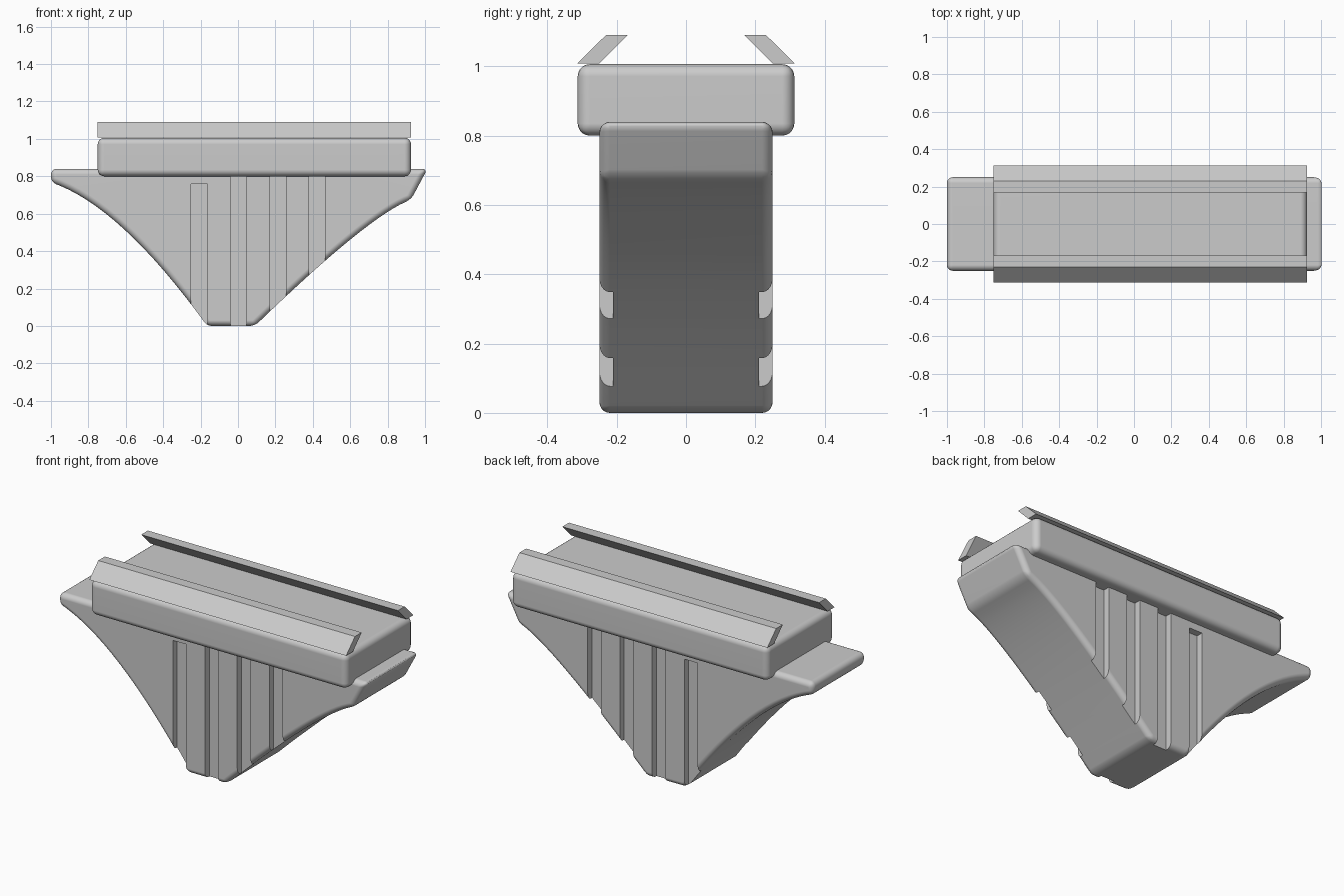
import bpy, bmesh
from mathutils import Vector

if "Cube" in bpy.data.objects:
    bpy.data.objects.remove(bpy.data.objects["Cube"])


def new_object(name, bm):
    bmesh.ops.recalc_face_normals(bm, faces=bm.faces[:])
    mesh = bpy.data.meshes.new(name)
    bm.to_mesh(mesh)
    bm.free()
    ob = bpy.data.objects.new(name, mesh)
    bpy.context.collection.objects.link(ob)
    return ob


def extrude(bm, points, offset):
    face = bm.faces.new([bm.verts.new(p) for p in points])
    res = bmesh.ops.extrude_face_region(bm, geom=[face])
    verts = [v for v in res["geom"] if isinstance(v, bmesh.types.BMVert)]
    bmesh.ops.translate(bm, verts=verts, vec=offset)


def add_box(bm, x0, x1, y0, y1, z0, z1):
    extrude(bm, [(x0, y0, z0), (x1, y0, z0), (x1, y1, z0), (x0, y1, z0)], (0, 0, z1 - z0))


def quad_curve(a, c, b, n):
    a, b, c = Vector(a), Vector(b), Vector(c)
    return [tuple(a * (1 - t) ** 2 + c * 2 * t * (1 - t) + b * t * t)
            for t in (i / n for i in range(n + 1))]


def add_bevel(ob, width, angle):
    m = ob.modifiers.new("bevel", "BEVEL")
    m.width, m.segments = width, 5
    m.limit_method, m.angle_limit = "ANGLE", angle


def finish(ob):
    # apply modifiers, then smooth shading with sharp edges kept
    bpy.ops.object.select_all(action="DESELECT")
    ob.select_set(True)
    bpy.context.view_layer.objects.active = ob
    for m in list(ob.modifiers):
        bpy.ops.object.modifier_apply(modifier=m.name)
    bpy.ops.object.shade_smooth_by_angle(angle=0.5)
    m = ob.modifiers.new("weighted_normals", "WEIGHTED_NORMAL")
    m.keep_sharp = True


# tapered body: swept curves on both sides, cut-back tip on the right
profile = [(1.013, 0.84), (-1.0, 0.84)]
profile += quad_curve((-1.0, 0.768), (-0.63, 0.645), (-0.165, 0.0), 16)
profile += quad_curve((0.09, 0.0), (0.71, 0.6), (0.925, 0.675), 16)
bm = bmesh.new()
extrude(bm, [(x, -0.25, z) for x, z in profile], (0, 0.5, 0))
body = new_object("body", bm)
add_bevel(body, 0.033, 0.63)

# vertical grooves on both faces
bm = bmesh.new()
for x, top in ((-0.25, 0.76), (-0.04, 0.805), (0.17, 0.805), (0.38, 0.805)):
    for y0, y1 in ((-0.4, -0.21), (0.21, 0.4)):
        add_box(bm, x, x + 0.086, y0, y1, -0.1, top)
cutter = new_object("groove_cutter", bm)
cutter.hide_render = True
cut = body.modifiers.new("grooves", "BOOLEAN")
cut.operation, cut.solver, cut.object = "DIFFERENCE", "EXACT", cutter
finish(body)
bpy.data.objects.remove(cutter)

# rounded slab on top
X0, X1 = -0.75, 0.925
bm = bmesh.new()
add_box(bm, X0, X1, -0.3125, 0.3125, 0.80, 1.006)
slab = new_object("top_slab", bm)
add_bevel(slab, 0.035, 0.6)
finish(slab)

# inward-leaning rails
for side, label in ((-1, "front_rail"), (1, "back_rail")):
    bm = bmesh.new()
    section = [(0.314, 1.008), (0.25, 1.008), (0.169, 1.09), (0.231, 1.09)]
    extrude(bm, [(X0, side * y, z) for y, z in section], (X1 - X0, 0, 0))
    new_object(label, bm)
